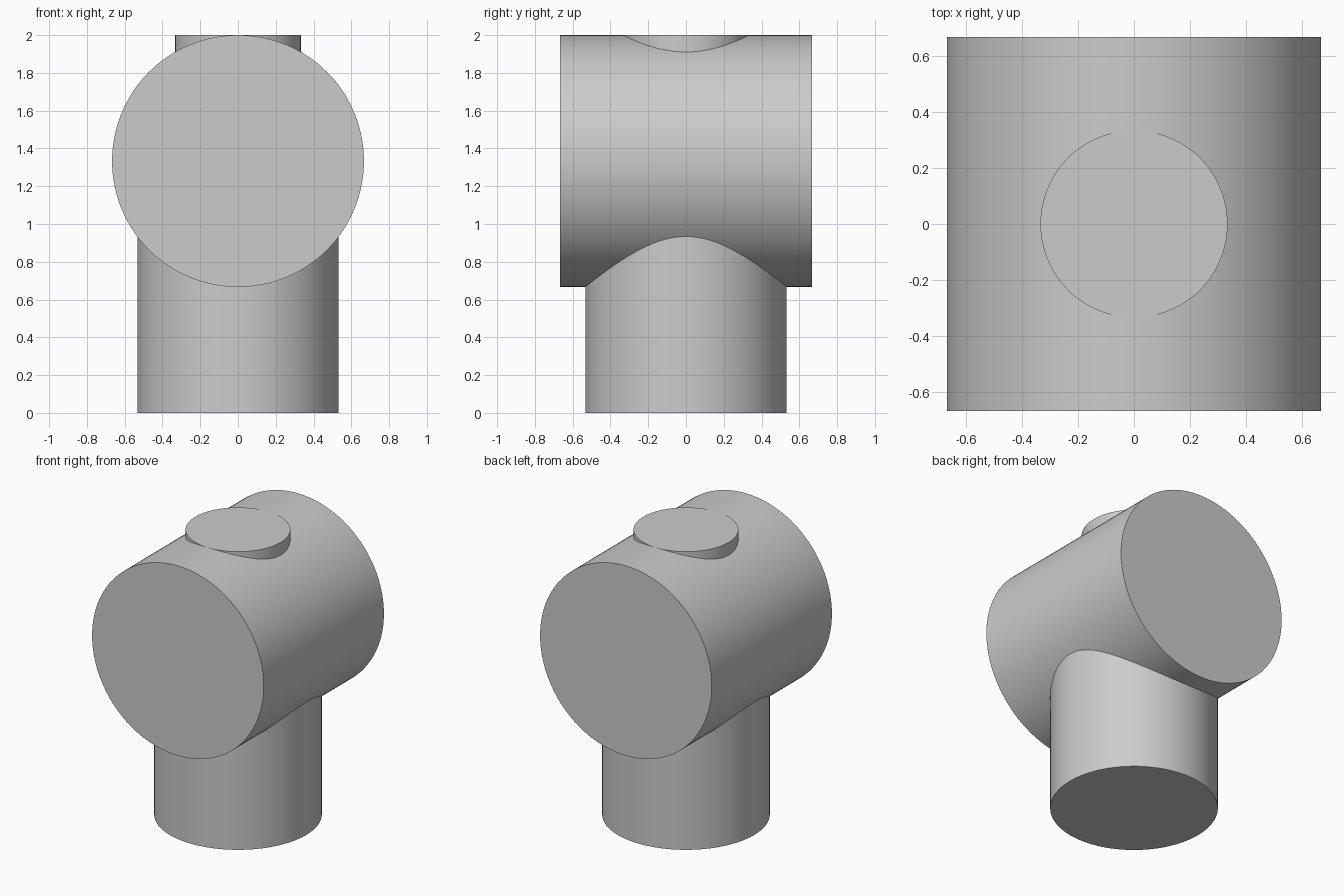
import bpy
import math

cube = bpy.data.objects.get("Cube")
if cube:
    bpy.data.objects.remove(cube, do_unlink=True)

# One plain grey for the whole fitting
grey = bpy.data.materials.new("light_grey")
grey.use_nodes = True
color = (0.6, 0.6, 0.6, 1.0)
grey.diffuse_color = color
grey.node_tree.nodes["Principled BSDF"].inputs["Base Color"].default_value = color

BODY_R = 2 / 3
BODY_Z = 2 - BODY_R


def cylinder(name, radius, length, z, tilt=0.0):
    """Smooth-sided cylinder centred on the z axis, optionally tilted about x."""
    bpy.ops.mesh.primitive_cylinder_add(
        vertices=128, radius=radius, depth=length,
        location=(0, 0, z), rotation=(tilt, 0, 0))
    obj = bpy.context.object
    obj.name = name
    obj.data.materials.append(grey)
    bpy.ops.object.transform_apply(location=False, rotation=True, scale=False)
    bpy.ops.object.shade_smooth_by_angle(angle=math.radians(30))
    return obj


# Horizontal drum running front to back
cylinder("body_drum", BODY_R, 2 * BODY_R, BODY_Z, math.pi / 2)

# Upright column, its top buried in the drum
cylinder("lower_column", 0.8 * BODY_R, BODY_Z, BODY_Z / 2)

# Small boss level with the crown of the drum
boss_length = 0.4
cylinder("top_boss", BODY_R / 2, boss_length, 2 - boss_length / 2)
